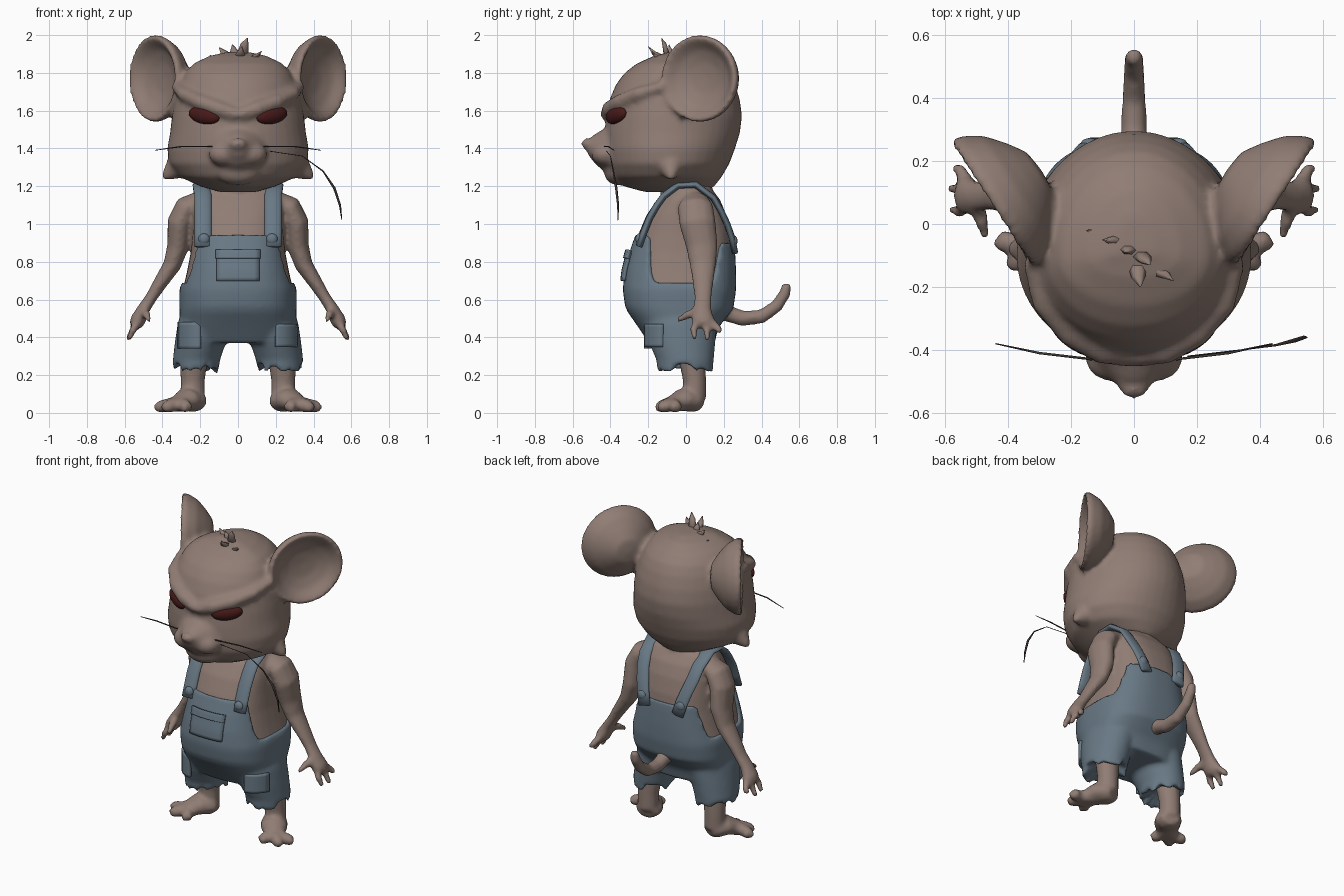
import bpy, bmesh, math, random
from mathutils import Vector, Matrix

random.seed(4)
default_cube = bpy.data.objects.get("Cube")
if default_cube:
    bpy.data.objects.remove(default_cube, do_unlink=True)

X, Y, Z = Vector((1, 0, 0)), Vector((0, 1, 0)), Vector((0, 0, 1))


def material(name, rgb):
    mat = bpy.data.materials.new(name)
    mat.use_nodes = True
    colour = (*rgb, 1)
    mat.diffuse_color = colour
    shader = next(n for n in mat.node_tree.nodes if n.type == 'BSDF_PRINCIPLED')
    shader.inputs["Base Color"].default_value = colour
    shader.inputs["Roughness"].default_value = 0.9
    return mat


FUR = material("brown fur", (0.28, 0.205, 0.175))
DENIM = material("blue denim", (0.14, 0.19, 0.235))
RED = material("dark red eye", (0.065, 0.01, 0.01))
DARK = material("dark whisker", (0.05, 0.04, 0.035))


def finish(bm, name, mat, voxel=0, smooth=0, thickness=0):
    """Turn a bmesh into an object, optionally fused into one surface."""
    bmesh.ops.recalc_face_normals(bm, faces=bm.faces)
    mesh = bpy.data.meshes.new(name)
    bm.to_mesh(mesh)
    bm.free()
    mesh.materials.append(mat)
    mesh.shade_smooth()
    obj = bpy.data.objects.new(name, mesh)
    bpy.context.collection.objects.link(obj)
    if voxel:
        fuse = obj.modifiers.new("fuse", 'REMESH')
        fuse.mode = 'VOXEL'
        fuse.voxel_size = voxel
        fuse.use_smooth_shade = True
    if smooth:
        relax = obj.modifiers.new("relax", 'SMOOTH')
        relax.factor = 0.5
        relax.iterations = smooth
    if thickness:
        obj.modifiers.new("thick", 'SOLIDIFY').thickness = thickness
    return obj


def loft(bm, rings, start=None, end=None):
    """Bridge closed rings and fan both ends to a cap point."""
    rows = [[bm.verts.new(p) for p in ring] for ring in rings]
    n = len(rows[0])
    for a, b in zip(rows, rows[1:]):
        for i in range(n):
            j = (i + 1) % n
            bm.faces.new((a[i], a[j], b[j], b[i]))
    for row, ring, cap in ((rows[0], rings[0], start), (rows[-1], rings[-1], end)):
        tip = bm.verts.new(cap or sum(ring, Vector()) / n)
        for i in range(n):
            bm.faces.new((row[i], row[(i + 1) % n], tip))


def tube(bm, path, ref, flat=1.0, side=1, n=12):
    """Tapered limb through (x, y, z, radius) points."""
    pts = [Vector((p[0] * side, p[1], p[2])) for p in path]
    rings = []
    for i, p in enumerate(pts):
        t = (pts[min(i + 1, len(pts) - 1)] - pts[max(i - 1, 0)]).normalized()
        u = (ref - t * ref.dot(t)).normalized()
        v = t.cross(u)
        r = path[i][3]
        rings.append([p + r * (u * math.cos(a) + v * flat * math.sin(a))
                      for a in (math.tau * k / n for k in range(n))])
    loft(bm, rings)


def ball(bm, centre, size, turn=None):
    m = Matrix.Translation(centre) @ (turn or Matrix()) @ Matrix.Diagonal((*size, 1))
    bmesh.ops.create_uvsphere(bm, u_segments=20, v_segments=12, radius=1, matrix=m)


def profile(keys, z):
    """Interpolate rows of (z, half width, front y, back y)."""
    for a, b in zip(keys, keys[1:]):
        if z <= b[0]:
            f = max(0, (z - a[0]) / (b[0] - a[0]))
            return [p + (q - p) * f for p, q in zip(a[1:], b[1:])]
    return list(keys[-1][1:])


def around(keys, z, a, power=2.0, cy=0.0, scale=1.0):
    """Point on a body profile, angle zero facing the front."""
    w, front, back = profile(keys, z)
    s, c = math.sin(a), math.cos(a)
    sx = math.copysign(abs(s) ** (2 / power), s)
    ay = abs(c) ** (2 / power)
    y = cy + ay * ((front - cy) if c > 0 else (back - cy))
    return Vector((w * sx * scale, y * scale, z))


def angles(n):
    return [math.tau * k / n for k in range(n)]


TORSO = [(.36, .27, -.19, .15), (.45, .305, -.25, .17), (.55, .31, -.32, .25),
         (.65, .31, -.335, .265), (.75, .285, -.325, .265), (.85, .265, -.30, .26),
         (.95, .255, -.265, .25), (1.05, .25, -.22, .225), (1.13, .24, -.16, .19),
         (1.19, .22, -.1, .14), (1.22, .1, -.05, .08)]
HEAD = [(1.17, .1, -.22, .1), (1.2, .2, -.33, .15), (1.25, .31, -.39, .19),
        (1.32, .365, -.42, .23), (1.4, .375, -.43, .26), (1.48, .36, -.43, .285),
        (1.57, .35, -.42, .297), (1.66, .335, -.405, .285), (1.74, .31, -.37, .26),
        (1.8, .28, -.325, .23), (1.85, .235, -.26, .18), (1.89, .15, -.17, .11),
        (1.91, .06, -.09, .03)]
ROUND = 2.6


def torso_y(x, z, front=True):
    w, yf, yb = profile(TORSO, z)
    k = max(0, 1 - abs(x / w) ** ROUND) ** (1 / ROUND)
    return k * (yf if front else yb)


# Head: skull, muzzle, brows, cheek tufts and cupped ears fused together
bm = bmesh.new()
loft(bm, [[around(HEAD, k[0], a, 2.0, -.1) for a in angles(40)] for k in HEAD])
tube(bm, [(0, -.26, 1.39, .18), (0, -.39, 1.4, .145), (0, -.46, 1.405, .095),
          (0, -.51, 1.42, .05)], Z, 1.1, n=20)
ball(bm, (0, -.525, 1.425), (.045, .03, .03))
ball(bm, (0, -.36, 1.275), (.12, .075, .07))
EAR = [(.09, -.07), (.16, -.045), (.205, -.005), (.225, .008), (.238, -.005),
       (.236, -.03), (.2, -.09), (.14, -.14), (.08, -.18)]
for s in (1, -1):
    ball(bm, (s * .07, -.425, 1.37), (.085, .075, .065))
    tube(bm, [(0, -.42, 1.575, .035), (.1, -.405, 1.61, .042), (.2, -.35, 1.645, .042),
              (.29, -.25, 1.69, .036), (.33, -.12, 1.73, .025)], Z, 1, s)
    tube(bm, [(.26, -.08, 1.34, .1), (.34, -.08, 1.29, .06), (.4, -.08, 1.24, .014)], Y, 1, s)
    out = Vector((s * .84, -.545, 0)).normalized()
    across = out.cross(Z)
    mid = Vector((s * .45, .065, 1.77))
    rings = [[mid + out * d + r * (Z * math.cos(a) * .97 + across * math.sin(a))
              for a in angles(32)] for r, d in EAR]
    loft(bm, rings, mid - out * .078, mid - out * .19)
finish(bm, "head", FUR, .015, 5)

# Hair tuft
bm = bmesh.new()
for tip in ((.05, -.13, 1.985), (.125, -.18, 1.915), (.02, -.2, 1.94),
            (-.1, -.05, 1.935), (-.15, -.02, 1.895), (-.03, -.09, 1.95)):
    x, y, z = tip
    tube(bm, [(x * .4, -.07 + y * .2, 1.87, .035), (x * .7, y * .8 - .01, z - .035, .022),
              (x, y, z, .002)], X, .6, n=6)
finish(bm, "hair_tuft", FUR)

# Eyes under the brows
for s, name in ((1, "left_eye"), (-1, "right_eye")):
    bm = bmesh.new()
    turn = Matrix.Rotation(s * math.radians(31), 4, 'Z') @ Matrix.Rotation(-s * .16, 4, 'Y')
    ball(bm, (s * .178, -.368, 1.575), (.095, .036, .046), turn)
    finish(bm, name, RED)

# Whiskers
bm = bmesh.new()
for s in (1, -1):
    tube(bm, [(.13, -.43, 1.41, .004), (.3, -.41, 1.41, .004), (.44, -.38, 1.39, .002)], Z, 1, s, 5)
tube(bm, [(.17, -.42, 1.385, .002), (.34, -.4, 1.36, .002), (.45, -.385, 1.28, .004),
          (.51, -.37, 1.19, .007), (.54, -.36, 1.1, .006), (.55, -.36, 1.02, .002)], Y, 1, 1, 5)
finish(bm, "whiskers", DARK)

# Body: torso, neck, arms, hands, legs, feet and tail fused together
bm = bmesh.new()
loft(bm, [[around(TORSO, k[0], a, ROUND, 0, .945) for a in angles(40)] for k in TORSO[1:]])
tube(bm, [(0, .02, 1.05, .13), (0, .0, 1.2, .14), (0, -.02, 1.32, .15)], Y)
for s in (1, -1):
    tube(bm, [(.2, .05, 1.13, .07), (.27, .05, 1.09, .095), (.308, .06, 1.01, .098),
              (.318, .085, .88, .085), (.35, .09, .78, .07), (.41, .09, .69, .056),
              (.46, .09, .61, .046), (.5, .085, .55, .05), (.53, .09, .49, .062),
              (.545, .09, .46, .05)], Y, .68, s)
    for tip in ((.572, .18, .425), (.585, .115, .385), (.578, .045, .39)):
        tube(bm, [(.52, .085 + (tip[1] - .1) * .4, .5, .024),
                  (.555, tip[1] - .005, .44, .021), (*tip, .015)], Y, 1, s, 8)
    tube(bm, [(.5, .08, .54, .028), (.485, .01, .52, .023), (.47, -.045, .49, .014)], Z, 1, s, 8)
    tube(bm, [(.215, .02, .45, .09), (.235, .035, .27, .07), (.24, .045, .17, .062),
              (.24, .045, .07, .062)], Y, 1.05, s)
    tube(bm, [(.22, .08, .05, .04), (.235, .04, .062, .06), (.275, -.02, .07, .06),
              (.32, -.07, .048, .042)], Z, 1.35, s)
    for x, y in ((.425, -.065), (.385, -.13), (.285, -.145)):
        tube(bm, [(.28, -.02, .05, .042), ((x + .3) / 2, (y - .07) / 2, .042, .038),
                  (x - .01, y + .01, .032, .034), (x + .01, y - .01, .024, .02)], Z, 1.05, s, 10)
tube(bm, [(0, .18, .54, .045), (0, .3, .5, .042), (0, .4, .51, .038), (0, .48, .565, .034),
          (0, .525, .635, .031), (0, .535, .685, .024)], X)
finish(bm, "body", FUR, .013, 4)

# Overalls: bib shaped by a varying top edge, plus two ragged trouser legs
bm = bmesh.new()
ROWS = 18


def bib_top(a):
    t = min(1, max(0, (abs(math.cos(a)) - .42) / .28))
    return .69 + (.26 if math.cos(a) > 0 else .22) * t * t * (3 - 2 * t)


loft(bm, [[around(TORSO, .37 + (bib_top(a) - .37) * k / ROWS, a, ROUND) for a in angles(96)]
          for k in range(ROWS + 1)], None, Vector((0, 0, .66)))
LEG = [(.58, .15, -.02, .14, .2), (.47, .172, -.03, .148, .195), (.37, .2, -.02, .135, .175),
       (.28, .22, -.005, .125, .152), (.23, .222, -.005, .122, .147)]
for s in (1, -1):
    rings = [[Vector((s * (cx + rx * math.sin(a)), cy - ry * math.cos(a), z))
              for a in angles(28)] for z, cx, cy, rx, ry in LEG]
    for p in rings[-1]:
        p.z += random.uniform(-.03, .035)
    loft(bm, rings, None, Vector((s * .22, 0, .3)))
finish(bm, "overalls", DENIM, .014, 3)

# Straps over the shoulders, with a knob at each end
bm = bmesh.new()
for s in (1, -1):
    path = [(.185, torso_y(.185, z) - .012, z, .045) for z in (.88, .95, 1.03, 1.1, 1.15)]
    path += [(.195, -.04, 1.205, .045), (.195, .05, 1.208, .045)]
    path += [(x, torso_y(x, z, False) + .012, z, .042)
             for x, z in ((.19, 1.14), (.18, 1.07), (.16, 1.0), (.14, .93), (.12, .85))]
    tube(bm, path, X, .4, s, 16)
    ball(bm, (s * .18, torso_y(.18, .92) - .02, .92), (.03, .02, .03))
    ball(bm, (s * .14, torso_y(.14, .91, False) + .02, .91), (.03, .02, .03))
finish(bm, "straps", DENIM)


def plate(name, x0, x1, z0, z1, depth, gap):
    """Curved cloth piece that follows the surface under it."""
    bm = bmesh.new()
    n = 8
    grid = [[bm.verts.new((x, depth(x, z) - gap, z)) for x in
             (x0 + (x1 - x0) * i / n for i in range(n + 1))]
            for z in (z0 + (z1 - z0) * j / n for j in range(n + 1))]
    for a, b in zip(grid, grid[1:]):
        for i in range(n):
            bm.faces.new((a[i], a[i + 1], b[i + 1], b[i]))
    finish(bm, name, DENIM, thickness=.02)


def leg_y(x, z):
    return -.025 - .185 * math.sqrt(max(0, 1 - ((abs(x) - .19) / .142) ** 2))


# Chest pocket and knee patches
plate("chest_pocket", -.115, .115, .7, .85, torso_y, .018)
plate("pocket_flap", -.12, .12, .82, .865, torso_y, .026)
plate("left_knee_patch", .2, .315, .35, .47, leg_y, .012)
plate("right_knee_patch", -.32, -.2, .34, .48, leg_y, .012)
